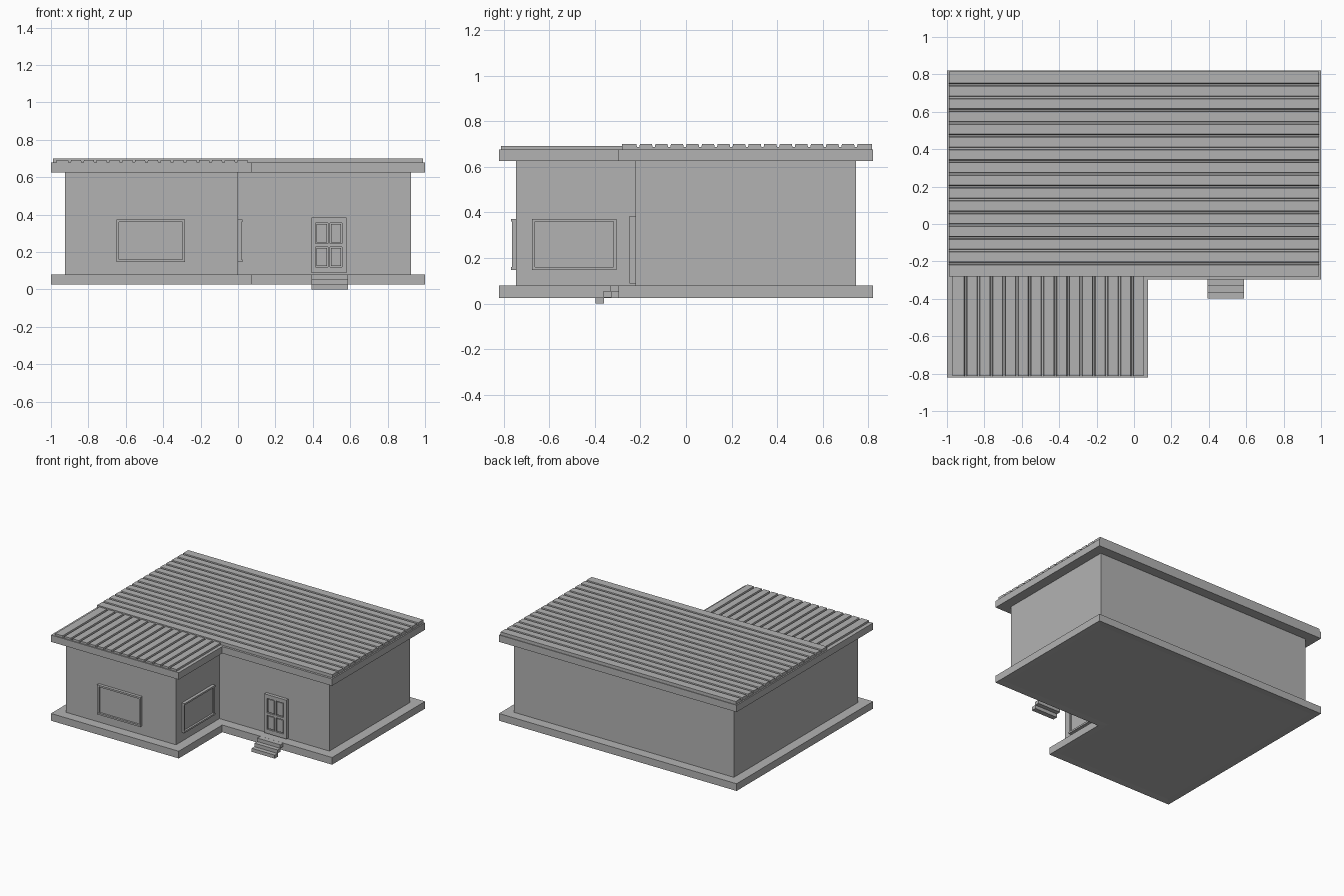
import bpy, bmesh, math
from mathutils import Matrix

cube = bpy.data.objects.get("Cube")
if cube:
    bpy.data.objects.remove(cube, do_unlink=True)

grey = bpy.data.materials.new("plain_grey")
grey.use_nodes = True
grey.diffuse_color = (0.45, 0.45, 0.45, 1)
grey.node_tree.nodes["Principled BSDF"].inputs["Base Color"].default_value = grey.diffuse_color


def finish(name, bm, matrix=None):
    bmesh.ops.recalc_face_normals(bm, faces=bm.faces)
    mesh = bpy.data.meshes.new(name)
    bm.to_mesh(mesh)
    bm.free()
    mesh.materials.append(grey)
    ob = bpy.data.objects.new(name, mesh)
    if matrix:
        ob.matrix_world = matrix
    bpy.context.collection.objects.link(ob)
    return ob


def add_box(bm, x0, x1, y0, y1, z0, z1):
    place = Matrix.Translation(((x0 + x1) / 2, (y0 + y1) / 2, (z0 + z1) / 2))
    size = Matrix.Diagonal((x1 - x0, y1 - y0, z1 - z0, 1))
    bmesh.ops.create_cube(bm, size=1, matrix=place @ size)


def extrude(bm, points, offset):
    face = bm.faces.new([bm.verts.new(p) for p in points])
    moved = bmesh.ops.extrude_face_region(bm, geom=[face], use_keep_orig=True)["geom"]
    bmesh.ops.translate(bm, vec=offset, verts=[v for v in moved if isinstance(v, bmesh.types.BMVert)])


# L-shaped storeys: the overhang widens the outline beyond the walls
def l_block(name, overhang, z0, z1, recess=0):
    o = overhang
    left, right, front, back = -0.925 - o, 0.925 + o, -0.745 - o, 0.745 + o
    inner_x, inner_y = o, -0.222 - o
    outline = [(left, front), (inner_x, front), (inner_x, inner_y),
               (right, inner_y), (right, back), (left, back)]
    bm = bmesh.new()
    extrude(bm, [(x, y, z0) for x, y in outline], (0, 0, z1 - z0))
    if recess:
        bmesh.ops.recalc_face_normals(bm, faces=bm.faces)
        under = [f for f in bm.faces if f.normal.z < -0.9]
        bmesh.ops.inset_region(bm, faces=under, thickness=o)
        bmesh.ops.translate(bm, vec=(0, 0, recess), verts=under[0].verts)
    finish(name, bm)


l_block("foundation", 0.075, 0.025, 0.08, recess=0.003)
l_block("walls", 0, 0.075, 0.63)
l_block("roof_fascia", 0.075, 0.625, 0.677)


# Roof sheets: grooved profile swept along the roof
def groove_profile(start, end, first, pitch, count, top):
    half, depth = 0.008, 0.014
    points = [(start, 0.665), (start, top)]
    for i in range(count):
        c = first + i * pitch
        points += [(c - half, top), (c - half * 0.6, top - depth),
                   (c + half * 0.6, top - depth), (c + half, top)]
    return points + [(end, top), (end, 0.665)]


bm = bmesh.new()
profile = groove_profile(-0.28, 0.815, -0.21, 0.0682, 15, 0.701)
extrude(bm, [(-0.99, y, z) for y, z in profile], (1.98, 0, 0))
finish("main_roof_sheet", bm)

bm = bmesh.new()
profile = groove_profile(-0.97, 0.05, -0.9, 0.0685, 14, 0.692)
extrude(bm, [(x, -0.812, z) for x, z in profile], (0, 0.54, 0))
finish("wing_roof_sheet", bm)


# Windows, built facing -y around their own centre
def window(name, matrix, w, h):
    bm = bmesh.new()
    b = 0.013
    for s in (-1, 1):
        x, z = s * (w - b) / 2, s * (h - b) / 2
        add_box(bm, x - b / 2, x + b / 2, -0.018, 0.01, -h / 2 + b, h / 2 - b)
        add_box(bm, -w / 2, w / 2, -0.023, 0.01, z - b / 2, z + b / 2)
    finish(name + "_frame", bm, matrix)
    bm = bmesh.new()
    add_box(bm, -w / 2 + b, w / 2 - b, -0.008, 0.01, -h / 2 + b, h / 2 - b)
    finish(name + "_pane", bm, matrix)


window("front_window", Matrix.Translation((-0.467, -0.745, 0.26)), 0.365, 0.225)
window("side_window", Matrix.Translation((0, -0.49, 0.26)) @ Matrix.Rotation(math.pi / 2, 4, "Z"), 0.37, 0.225)

# Door: stiles and rails over a thin back board, with raised panels
columns = [(0.415, 0.481), (0.491, 0.557)]
rows = [(0.12, 0.227), (0.245, 0.355)]
left, right, low, high = 0.394, 0.58, 0.088, 0.384
bm = bmesh.new()
add_box(bm, left, right, -0.234, -0.21, low, high)
for x0, x1 in ((left, columns[0][0]), (columns[0][1], columns[1][0]), (columns[1][1], right)):
    add_box(bm, x0, x1, -0.247, -0.23, low, high)
for z0, z1 in ((low, rows[0][0]), (rows[0][1], rows[1][0]), (rows[1][1], high)):
    for x0, x1 in columns:
        add_box(bm, x0, x1, -0.247, -0.23, z0, z1)
finish("door", bm)

gap = 0.006
bm = bmesh.new()
for x0, x1 in columns:
    for z0, z1 in rows:
        add_box(bm, x0 + gap, x1 - gap, -0.243, -0.23, z0 + gap, z1 - gap)
finish("door_panels", bm)

# Entrance steps
bm = bmesh.new()
for i in range(3):
    add_box(bm, 0.394, 0.588, -0.398 + i * 0.033, -0.36 + i * 0.033, i * 0.0265, (i + 1) * 0.0265)
finish("entrance_steps", bm)
